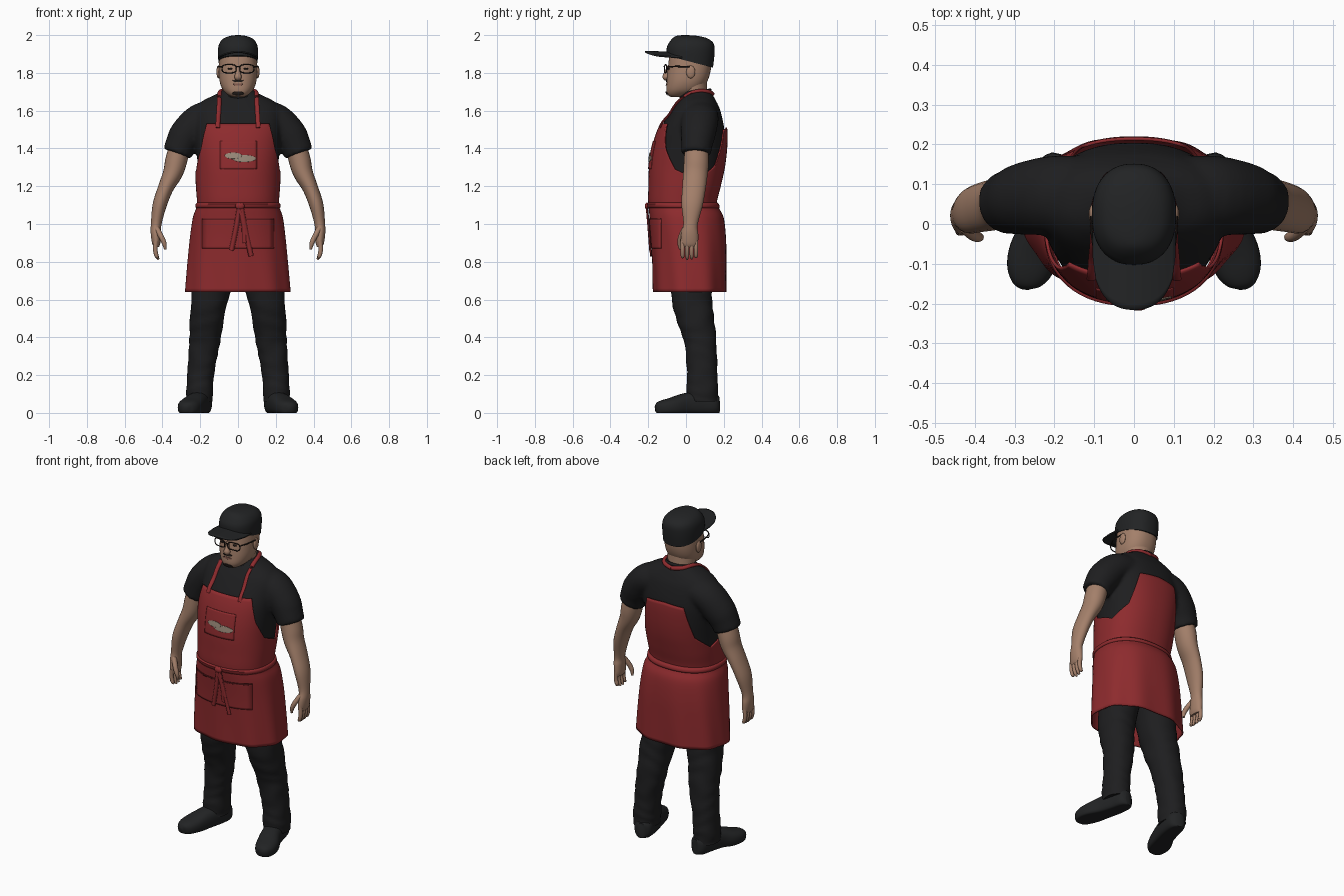
import bpy, bmesh, math
from mathutils import Vector as V

if "Cube" in bpy.data.objects:
    bpy.data.objects.remove(bpy.data.objects["Cube"])

N = 2.3  # superellipse power of body cross-sections


def material(name, r, g, b):
    m = bpy.data.materials.new(name)
    m.diffuse_color = (r, g, b, 1)
    m.use_nodes = True
    m.node_tree.nodes["Principled BSDF"].inputs["Base Color"].default_value = m.diffuse_color
    return m


BLACK = material("black_cloth", .013, .013, .014)
CAP = material("cap_black", .016, .017, .018)
RED = material("apron_red", .27, .024, .027)
DARKRED = material("dark_red", .12, .012, .014)
SKIN = material("skin", .37, .215, .145)
HAIR = material("dark_hair", .02, .014, .012)
LIP = material("lip", .22, .10, .075)
PATCH = material("taupe_patch", .32, .25, .19)


def smooth_rows(rows, k=5):
    """Catmull-Rom resampling of a list of tuples."""
    out, n = [], len(rows)
    for i in range(n - 1):
        a, b, c, d = (rows[max(0, min(n - 1, j))] for j in (i - 1, i, i + 1, i + 2))
        for s in range(k):
            t = s / k
            out.append(tuple(.5 * (2 * q + (r - p) * t + (2 * p - 5 * q + 4 * r - w) * t * t
                                   + (3 * q - p - 3 * r + w) * t ** 3)
                             for p, q, r, w in zip(a, b, c, d)))
    return out + [tuple(rows[-1])]


def prof(T, z):
    """Half width, centre y and half depth of a body profile at height z."""
    z = max(T[0][0], min(T[-1][0], z))
    for a, b in zip(T, T[1:]):
        if z <= b[0]:
            t = (z - a[0]) / max(1e-6, b[0] - a[0])
            h, f, k = (a[i] + (b[i] - a[i]) * t for i in (1, 2, 3))
            return h, (f + k) / 2, (k - f) / 2
    return T[-1][1], (T[-1][2] + T[-1][3]) / 2, (T[-1][3] - T[-1][2]) / 2


def spow(v, e):
    return math.copysign(abs(v) ** e, v)


def on_body(T, phi, z, off=0):
    h, c, r = prof(T, z)
    return V(((h + off) * spow(math.sin(phi), 2 / N), c - (r + off) * spow(math.cos(phi), 2 / N), z))


def front_y(T, x, z):
    h, c, r = prof(T, z)
    return c - r * max(0, 1 - abs(x / h) ** N) ** (1 / N)


def loft(T, off=0, seg=64):
    return [[on_body(T, math.tau * i / seg, row[0], off) for i in range(seg)] for row in T]


def tube(pts, ref=(0, 1, 0), seg=20, k=5, p=2.0, wrinkle=0):
    """Rings along a path of (x, y, z, radius_a, radius_b)."""
    P = smooth_rows(pts, k)
    rings = []
    for i, q in enumerate(P):
        t = (V(P[min(i + 1, len(P) - 1)][:3]) - V(P[max(i - 1, 0)][:3])).normalized()
        b = V(ref)
        b = (b - t * b.dot(t)).normalized()
        a = b.cross(t)
        ring = []
        for j in range(seg):
            u = math.tau * j / seg
            w = 1 + wrinkle * math.sin(i * 1.1 + 2 * math.sin(u * 2 + i * .3))
            ring.append(V(q[:3]) + a * q[3] * w * spow(math.cos(u), 2 / p) + b * q[4] * w * spow(math.sin(u), 2 / p))
        rings.append(ring)
    return rings


def mk(name, stacks, mat, closed=True, caps=True, mirror=False, solid=0, remesh=0, floor=False):
    bm = bmesh.new()
    for rings in stacks:
        vs = [[bm.verts.new(p) for p in r] for r in rings]
        n = len(vs[0])
        for a, b in zip(vs, vs[1:]):
            for j in range(n if closed else n - 1):
                bm.faces.new((a[j], a[(j + 1) % n], b[(j + 1) % n], b[j]))
        if closed and caps:
            bm.faces.new(vs[0][::-1])
            bm.faces.new(vs[-1])
    if floor:
        for v in bm.verts:
            v.co.z = max(0, v.co.z)
    bmesh.ops.recalc_face_normals(bm, faces=bm.faces)
    me = bpy.data.meshes.new(name)
    bm.to_mesh(me)
    bm.free()
    for f in me.polygons:
        f.use_smooth = True
    me.set_sharp_from_angle(angle=math.radians(50))
    me.materials.append(mat)
    ob = bpy.data.objects.new(name, me)
    bpy.context.collection.objects.link(ob)
    if remesh:
        m = ob.modifiers.new("blend", 'REMESH')
        m.mode, m.voxel_size, m.use_smooth_shade = 'VOXEL', remesh, True
        s = ob.modifiers.new("soften", 'SMOOTH')
        s.iterations = 5
    if solid:
        s = ob.modifiers.new("thickness", 'SOLIDIFY')
        s.thickness, s.offset = solid, 0
    if mirror:
        ob.modifiers.new("mirror", 'MIRROR')
    return ob


def patch(name, T, x0, x1, z0, z1, off, mat, oval=False, n=14):
    """Thin plate lying on the front of a profile."""
    rows = []
    for i in range(n + 1):
        row = []
        for j in range(n + 1):
            u, v = 2 * j / n - 1, 2 * i / n - 1
            if oval:
                u, v = u * math.sqrt(1 - v * v / 2), v * math.sqrt(1 - u * u / 2)
            x, z = (x0 + x1) / 2 + u * (x1 - x0) / 2, (z0 + z1) / 2 + v * (z1 - z0) / 2
            row.append(V((x, front_y(T, x, z) - off, z)))
        rows.append(row)
    return mk(name, [rows], mat, closed=False, solid=.004)


def ball(c, r):
    return [[V((c[0] + r[0] * math.sin(a) * math.cos(b), c[1] + r[1] * math.sin(a) * math.sin(b),
                c[2] + r[2] * math.cos(a))) for b in (math.tau * j / 16 for j in range(16))]
            for a in (.02 + (math.pi - .04) * i / 10 for i in range(11))]


# Body profiles: height, half width, front y, back y
TORSO = smooth_rows([(1.0, .2, -.16, .15), (1.1, .2, -.183, .145), (1.2, .207, -.183, .168), (1.3, .212, -.18, .19),
                     (1.4, .222, -.165, .202), (1.5, .232, -.135, .203), (1.6, .23, -.08, .182), (1.65, .19, -.045, .16),
                     (1.685, .12, -.02, .14), (1.71, .082, -.01, .12)])
SKIRT = smooth_rows([(.64, .274, -.168, .211), (.78, .263, -.172, .211), (.92, .25, -.178, .208), (1.03, .235, -.188, .196),
                     (1.08, .218, -.193, .172), (1.115, .208, -.193, .156)])
HEAD = smooth_rows([(1.672, .03, -.08, -.02), (1.685, .055, -.097, .03), (1.71, .08, -.104, .08), (1.75, .096, -.102, .11),
                    (1.80, .101, -.098, .128), (1.86, .1, -.092, .135), (1.91, .095, -.085, .13)])
CROWN = smooth_rows([(1.865, .104, -.102, .143), (1.92, .106, -.102, .151), (1.955, .099, -.092, .147),
                     (1.982, .077, -.072, .115), (1.996, .04, -.05, .06), (2.0, .006, -.015, 0)])

# Shirt: torso and sleeves blended together
sleeves = []
for s in (-1, 1):
    sleeves.append(tube([(s * .1, .07, 1.57, .09, .1), (s * .2, .072, 1.55, .088, .1), (s * .272, .064, 1.475, .09, .092),
                         (s * .303, .057, 1.42, .082, .083), (s * .322, .054, 1.372, .078, .078)], seg=32))
mk("shirt", [loft(TORSO)] + sleeves, BLACK, remesh=.011)
mk("collar", [tube([(.088 * math.sin(a), .05 - .078 * math.cos(a), 1.69 - .018 * math.cos(a), .008, .01)
                    for a in (math.tau * i / 16 for i in range(17))], ref=(0, 0, 1), seg=8, k=2)], BLACK)

# Apron bib wraps the torso, with a top edge that varies around the body
EDGE = [(0, 1.53), (39, 1.53), (43, 1.49), (53, 1.40), (75, 1.29), (108, 1.235), (135, 1.31), (146, 1.42), (153, 1.5), (180, 1.51)]


def edge(phi):
    d = math.degrees(phi)
    d = min(d, 360 - d)
    for a, b in zip(EDGE, EDGE[1:]):
        if d <= b[0] + 1e-6:
            return a[1] + (b[1] - a[1]) * (d - a[0]) / (b[0] - a[0])


bib = []
for i in range(25):
    bib.append([on_body(TORSO, p, 1.09 + (edge(p) - 1.09) * i / 24, .012) for p in (math.tau * j / 120 for j in range(120))])
mk("apron_bib", [bib], RED, caps=False, solid=.008)

# Apron skirt with soft folds toward the hem
skirt = []
for row in SKIRT:
    w = .004 * (1.1 - row[0]) / .46
    skirt.append([on_body(SKIRT, p, row[0], w * math.sin(9 * p + 3 * row[0])) for p in (math.tau * j / 120 for j in range(120))])
mk("apron_skirt", [skirt], RED, caps=False, solid=.008)
mk("waist_tie", [[[on_body(SKIRT, math.tau * j / 80, z, o) for j in range(80)]
                  for z, o in ((1.085, .004), (1.093, .01), (1.105, .012), (1.113, .005))]], RED, caps=False, solid=.004)
patch("skirt_pocket", SKIRT, -.19, .19, .87, 1.03, .007, RED)
patch("skirt_pocket_hem", SKIRT, -.19, .19, 1.022, 1.03, .009, DARKRED)
patch("bib_pocket", TORSO, -.095, .1, 1.29, 1.44, .018, RED)
patch("chest_patch", TORSO, -.07, .02, 1.345, 1.378, .022, PATCH, oval=True)
patch("chest_patch_side", TORSO, -.03, .095, 1.328, 1.365, .021, PATCH, oval=True)

# Tie strings and knot
for nm, xs, zb in (("tie_string_left", (.01, -.01, -.035), .86), ("tie_string_right", (.015, .04, .07), .83),
                   ("tie_loop", (.0, .03, .035), .9)):
    zs = (1.1, (1.1 + zb) / 2, zb)
    for tag, ra, dy, m in (("", .009, .017, RED), ("_trim", .014, .013, DARKRED)):
        mk(nm + tag, [tube([(x, front_y(SKIRT, x, z) - dy, z, ra, .004) for x, z in zip(xs, zs)], seg=10)], m)
mk("tie_knot", [ball((.01, -.206, 1.095), (.025, .012, .018))], RED)

# Neck strap follows the chest, then the back of the neck
strap = [(.107 - .06 * (z - 1.52), front_y(TORSO, .105, z) - .008 - .012 * (z < 1.55), z, .012, .006)
         for z in (1.51, 1.54, 1.58, 1.62, 1.65)]
strap += [(.098, .015, 1.69, .012, .008), (.09, .07, 1.705, .012, .009), (.06, .122, 1.70, .012, .01), (0, .14, 1.69, .012, .01)]
mk("neck_strap", [tube(strap, ref=(0, .8, .6), seg=10)], RED, mirror=True)

# Trousers and shoes
mk("trouser_leg", [tube([(.12, .03, .8, .12, .12), (.148, .03, .62, .098, .108), (.165, .05, .5, .09, .098),
                         (.174, .073, .4, .083, .086), (.187, .082, .3, .076, .082), (.198, .086, .2, .07, .08),
                         (.203, .086, .12, .071, .084), (.204, .086, .06, .068, .082)],
                        seg=32, k=6, p=2.2, wrinkle=.022)], BLACK, mirror=True)
mk("shoe", [tube([(.183, .174, .045, .025, .045), (.188, .15, .045, .05, .055), (.2, .08, .05, .056, .065),
                  (.222, .0, .045, .058, .06), (.25, -.07, .032, .064, .05), (.265, -.12, .026, .056, .042),
                  (.273, -.15, .022, .036, .032), (.275, -.163, .02, .012, .014)],
                 ref=(0, 0, 1), seg=28, p=2.5)], CAP, mirror=True, floor=True)

# Arms and hands
arm = tube([(.3, .055, 1.44, .055, .06), (.326, .055, 1.34, .058, .066), (.345, .05, 1.27, .052, .065),
            (.383, .042, 1.19, .041, .062), (.415, .032, 1.1, .037, .056), (.433, .024, 1.0, .028, .038),
            (.435, .02, .95, .027, .045), (.433, .018, .9, .022, .046), (.431, .018, .878, .014, .04)], seg=24)
fingers = [tube([(.434, y, .91, .013, .012), (.438, y, .865, .012, .0115), (.43, y, .83, .0105, .01),
                 (.42, y, tip, .005, .005)], seg=10) for y, tip in ((-.018, .825), (.006, .812), (.03, .815), (.053, .832))]
thumb = tube([(.43, -.005, .975, .015, .016), (.405, -.027, .93, .014, .015), (.39, -.033, .895, .012, .012),
              (.385, -.03, .865, .006, .006)], seg=12)
mk("arm_and_hand", [arm] + fingers + [thumb], SKIN, mirror=True)

# Head, neck, nose and ears
mk("neck", [tube([(0, .055, 1.62, .08, .07), (0, .045, 1.68, .08, .07), (0, .035, 1.76, .085, .075)], seg=32)], SKIN)
mk("head", [loft(HEAD)], SKIN)
mk("nose", [tube([(0, -.09, 1.835, .01, .01), (0, -.102, 1.80, .013, .014), (0, -.106, 1.778, .02, .019),
                  (0, -.1, 1.764, .012, .01)], seg=14)], SKIN)
mk("ear", [ball((.104, .025, 1.805), (.01, .024, .034))], SKIN, mirror=True)
mk("eye", [ball((.042, -.092, 1.822), (.013, .006, .005))], HAIR, mirror=True)
patch("moustache", HEAD, -.03, .03, 1.752, 1.765, .003, HAIR, oval=True)
patch("mouth", HEAD, -.027, .027, 1.733, 1.745, .002, LIP, oval=True)
patch("chin_beard", HEAD, -.03, .03, 1.682, 1.702, .004, HAIR, oval=True)

# Glasses
rim = [(.047 + .037 * spow(math.cos(a), .6), -.108 + .006 * spow(math.cos(a), 1), 1.822 + .022 * spow(math.sin(a), .6), .003, .003)
       for a in (math.tau * i / 24 for i in range(25))]
mk("glasses_rim", [tube(rim, seg=8, k=1)], HAIR, mirror=True)
mk("glasses_arm", [tube([(.084, -.1, 1.832, .003, .003), (.103, -.05, 1.834, .003, .004), (.108, .02, 1.832, .003, .004)],
                        ref=(0, 0, 1), seg=8)], HAIR, mirror=True)
mk("glasses_bridge", [tube([(-.013, -.114, 1.83, .003, .003), (0, -.117, 1.834, .003, .003), (.013, -.114, 1.83, .003, .003)],
                           seg=8)], HAIR)

# Cap: crown tilted lower at the back, and a curved brim
crown = loft(CROWN)
for ring in crown:
    for p in ring:
        p.z -= max(0, 1.96 - p.z) / .095 * p.y * .26
mk("cap_crown", [crown], CAP)
brim = []
for i in range(13):
    row = []
    for j in range(25):
        u = j / 12 - 1
        tip = -.085 - .131 * math.sqrt(max(0, 1 - abs(u) ** 2.4))
        x = .103 * u
        row.append(V((x, -.02 + (tip + .02) * i / 12, 1.908 - 2.6 * x * x + .004 * i / 12)))
    brim.append(row)
mk("cap_brim", [brim], CAP, closed=False, solid=.008)
mk("cap_button", [ball((0, -.008, 1.995), (.01, .01, .005))], CAP)
